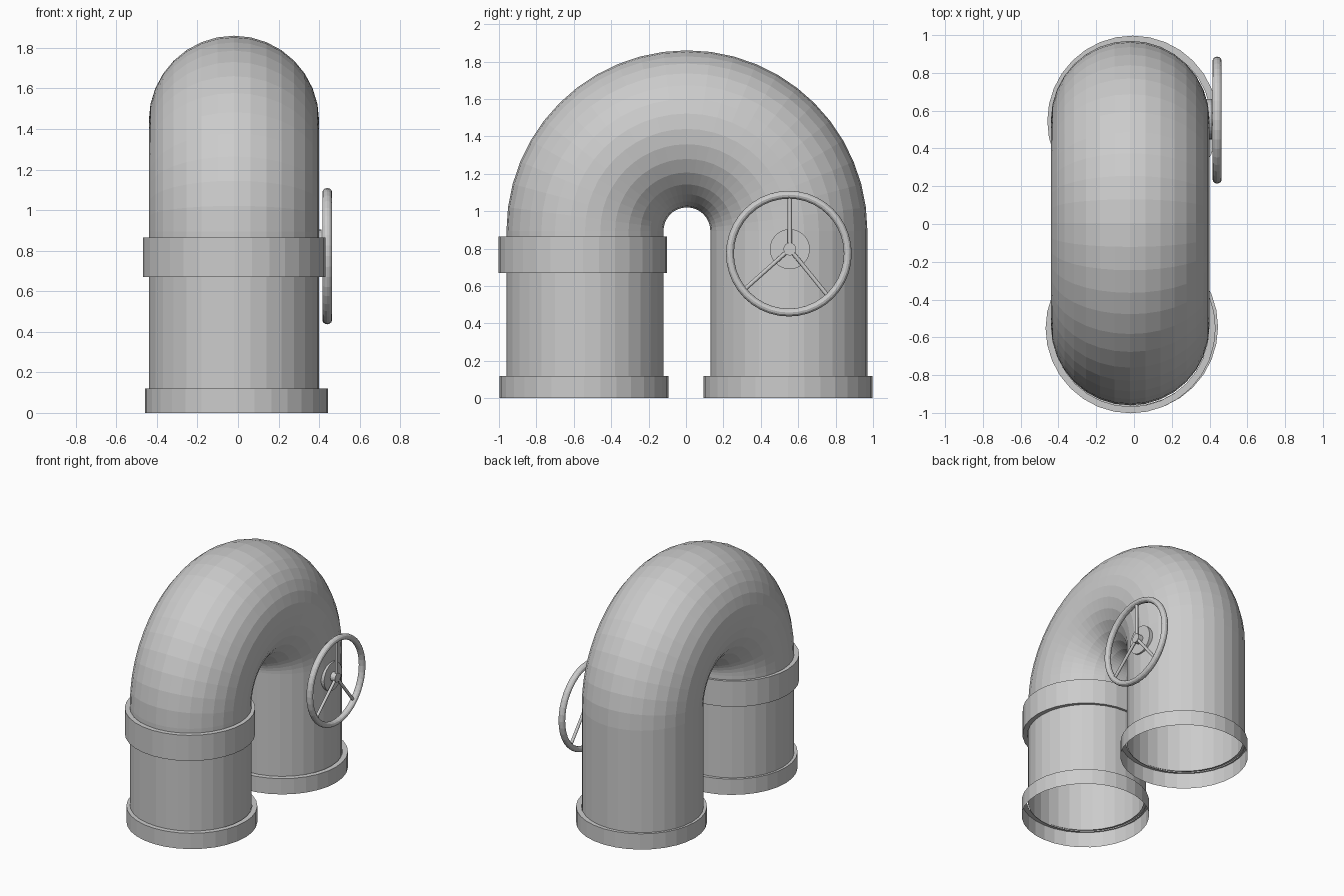
import bpy, bmesh
from math import pi, sin, cos
from mathutils import Vector

if "Cube" in bpy.data.objects:
    bpy.data.objects.remove(bpy.data.objects["Cube"])

SIDES = 32


def finish(bm, name):
    bmesh.ops.recalc_face_normals(bm, faces=bm.faces)
    me = bpy.data.meshes.new(name)
    bm.to_mesh(me)
    bm.free()
    ob = bpy.data.objects.new(name, me)
    bpy.context.collection.objects.link(ob)
    return ob


def skin(name, loops, closed=False):
    """Bridge a list of equal-length closed point loops."""
    bm = bmesh.new()
    rings = [[bm.verts.new(p) for p in loop] for loop in loops]
    pairs = list(zip(rings, rings[1:]))
    if closed:
        pairs.append((rings[-1], rings[0]))
    for a, b in pairs:
        n = len(a)
        for i in range(n):
            j = (i + 1) % n
            bm.faces.new((a[i], a[j], b[j], b[i]))
    return finish(bm, name)


def lathe(name, cx, cy, profile, closed=False):
    """Spin (radius, z) points about a vertical axis."""
    loops = [[(cx + r * cos(2 * pi * i / SIDES), cy + r * sin(2 * pi * i / SIDES), z)
              for i in range(SIDES)] for r, z in profile]
    return skin(name, loops, closed)


def rod(name, a, b, radius, sides=12):
    """Capped cylinder between two points."""
    a, b = Vector(a), Vector(b)
    bm = bmesh.new()
    bmesh.ops.create_cone(bm, cap_ends=True, segments=sides, radius1=radius,
                          radius2=radius, depth=(b - a).length)
    rot = (b - a).to_track_quat('Z', 'Y').to_matrix().to_4x4()
    rot.translation = (a + b) / 2
    bm.transform(rot)
    return finish(bm, name)


# U-shaped pipe: two straight legs joined by a half-circle bend, open ends
X, Y, Z, R, BEND, STEPS = -0.02, 0.005, 0.895, 0.42, 0.545, 24


def section(ang, z):
    loop = []
    for i in range(SIDES):
        t = 2 * pi * i / SIDES
        d = BEND + R * cos(t)
        loop.append((X + R * sin(t), Y + d * cos(ang), z + d * sin(ang)))
    return loop


bend = [section(pi * k / STEPS, Z) for k in range(STEPS + 1)]
skin("bent_pipe", [section(0, 0.11)] + bend + [section(pi, 0.11)])

# Foot flanges: open skirt with a top lip meeting the pipe
for name, y in (("front_foot_flange", -0.545), ("back_foot_flange", 0.545)):
    lathe(name, -0.007, y, [(0.452, 0), (0.452, 0.12), (0.415, 0.12)])

# Collar on the front leg
lathe("pipe_collar", -0.018, -0.552,
      [(0.45, 0.67), (0.45, 0.865), (0.415, 0.865), (0.415, 0.67)], closed=True)

# Valve wheel rim
WX, WY, WZ = 0.44, 0.55, 0.773
rim = []
for k in range(40):
    a = 2 * pi * k / 40
    rim.append([(WX + 0.024 * sin(2 * pi * i / 12),
                 WY + (0.315 + 0.021 * cos(2 * pi * i / 12)) * cos(a),
                 WZ + (0.315 + 0.021 * cos(2 * pi * i / 12)) * sin(a)) for i in range(12)])
skin("valve_wheel_rim", rim, closed=True)

# Valve mounting disc, hub and spokes
HY, HZ = 0.555, 0.797
rod("valve_disc", (0.36, HY, HZ), (0.412, HY, HZ), 0.107, 32)
rod("valve_hub", (0.40, HY, HZ), (0.452, HY, HZ), 0.034, 16)
for k, (y, z) in enumerate(((0.555, 1.08), (0.305, 0.575), (0.76, 0.545))):
    rod(f"valve_spoke_{k + 1}", (WX, HY, HZ), (WX, y, z), 0.011)
